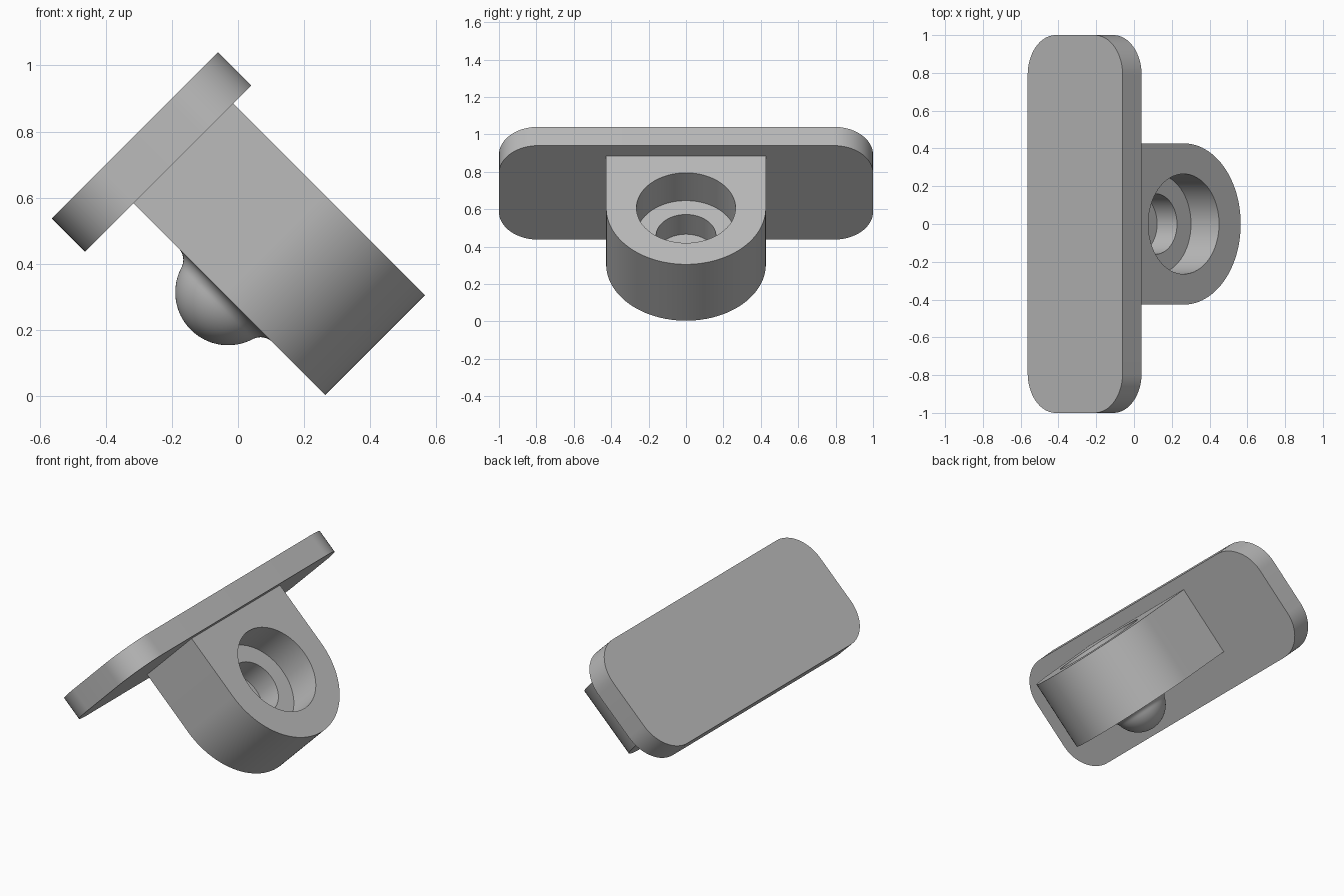
import bpy, bmesh
from math import sin, cos, pi, radians, atan2, sqrt
from mathutils import Matrix, Vector

cube = bpy.data.objects.get("Cube")
if cube:
    bpy.data.objects.remove(cube)

TILT = Matrix.Rotation(radians(45), 4, 'Y')   # whole bracket leans 45 degrees

grey = bpy.data.materials.new("plain_grey")
grey.use_nodes = True
grey.diffuse_color = (0.5, 0.5, 0.5, 1)
grey.node_tree.nodes["Principled BSDF"].inputs["Base Color"].default_value = (0.5, 0.5, 0.5, 1)


def make(name, bm):
    bmesh.ops.recalc_face_normals(bm, faces=bm.faces[:])
    mesh = bpy.data.meshes.new(name)
    bm.to_mesh(mesh)
    bm.free()
    mesh.materials.append(grey)
    ob = bpy.data.objects.new(name, mesh)
    ob.matrix_world = TILT
    bpy.context.collection.objects.link(ob)
    return ob


def smooth(ob):
    bpy.ops.object.select_all(action='DESELECT')
    ob.select_set(True)
    bpy.context.view_layer.objects.active = ob
    bpy.ops.object.shade_smooth_by_angle(angle=radians(30))


def arc(cx, cy, r, a0, a1, n):
    return [(cx + r * cos(a0 + (a1 - a0) * i / n),
             cy + r * sin(a0 + (a1 - a0) * i / n)) for i in range(n + 1)]


def extrude(name, points, offset):
    bm = bmesh.new()
    face = bm.faces.new([bm.verts.new(p) for p in points])
    new = bmesh.ops.extrude_face_region(bm, geom=[face])["geom"]
    verts = [v for v in new if isinstance(v, bmesh.types.BMVert)]
    bmesh.ops.translate(bm, verts=verts, vec=Vector(offset))
    return make(name, bm)


def revolve(name, profile, cx, steps=64):
    """Spin (radius, height) points about the bore axis."""
    bm = bmesh.new()
    verts = [bm.verts.new((cx + r, 0, z)) for r, z in profile]
    edges = [bm.edges.new(pair) for pair in zip(verts, verts[1:])]
    bmesh.ops.spin(bm, geom=verts + edges, cent=(cx, 0, 0), axis=(0, 0, 1),
                   angle=2 * pi, steps=steps, use_duplicate=False)
    bmesh.ops.remove_doubles(bm, verts=bm.verts[:], dist=1e-4)
    return make(name, bm)


# Main dimensions in the tilted frame
PLATE_BACK, PLATE_FACE = -0.778, -0.636
LUG_LOW, LUG_TOP = 0.189, 0.615
BORE_X, LUG_R = -0.243, 0.427

# Mounting plate with rounded corners
low, high, corner = -0.018, 0.693, 0.21
outline = []
for i, (y, z) in enumerate([(1, high), (-1, high), (-1, low), (1, low)]):
    cy = y - corner if y > 0 else y + corner
    cz = z - corner if z == high else z + corner
    outline += arc(cy, cz, corner, i * pi / 2, (i + 1) * pi / 2, 16)
plate = extrude("mounting_plate", [(PLATE_BACK, y, z) for y, z in outline],
                (PLATE_FACE - PLATE_BACK, 0, 0))
smooth(plate)

# Lug with a half-round end
profile = [(PLATE_FACE, -LUG_R)] + arc(BORE_X, 0, LUG_R, -pi / 2, pi / 2, 48) + [(PLATE_FACE, LUG_R)]
lug = extrude("lug", [(x, y, LUG_LOW) for x, y in profile], (0, 0, LUG_TOP - LUG_LOW))

# Stepped blind bore cut into the lug
step, floor = 0.405, 0.256
cutter = revolve("bore_cutter", [(0, floor), (0.16, floor), (0.16, step), (0.265, step),
                                 (0.265, LUG_TOP + 0.1), (0, LUG_TOP + 0.1)], BORE_X)
cutter.hide_render = True
cut = lug.modifiers.new("bore", 'BOOLEAN')
cut.object = cutter
cut.operation = 'DIFFERENCE'
cut.solver = 'EXACT'
bpy.context.view_layer.objects.active = lug
lug.select_set(True)
bpy.ops.object.modifier_apply(modifier="bore")
bpy.data.objects.remove(cutter)
smooth(lug)

# Round button under the lug, blended in with a small fillet
ball, sink, fillet = 0.16, 0.012, 0.05
reach = sqrt((ball + fillet) ** 2 - (fillet + sink) ** 2)
meet = atan2(fillet + sink, reach)
dome = arc(0, -sink, ball, pi / 2, meet, 20)
dome += arc(reach, fillet, fillet, pi + meet, 1.5 * pi, 10)[1:]
button = revolve("button", [(max(r, 0), LUG_LOW - h) for r, h in dome], BORE_X)
smooth(button)
